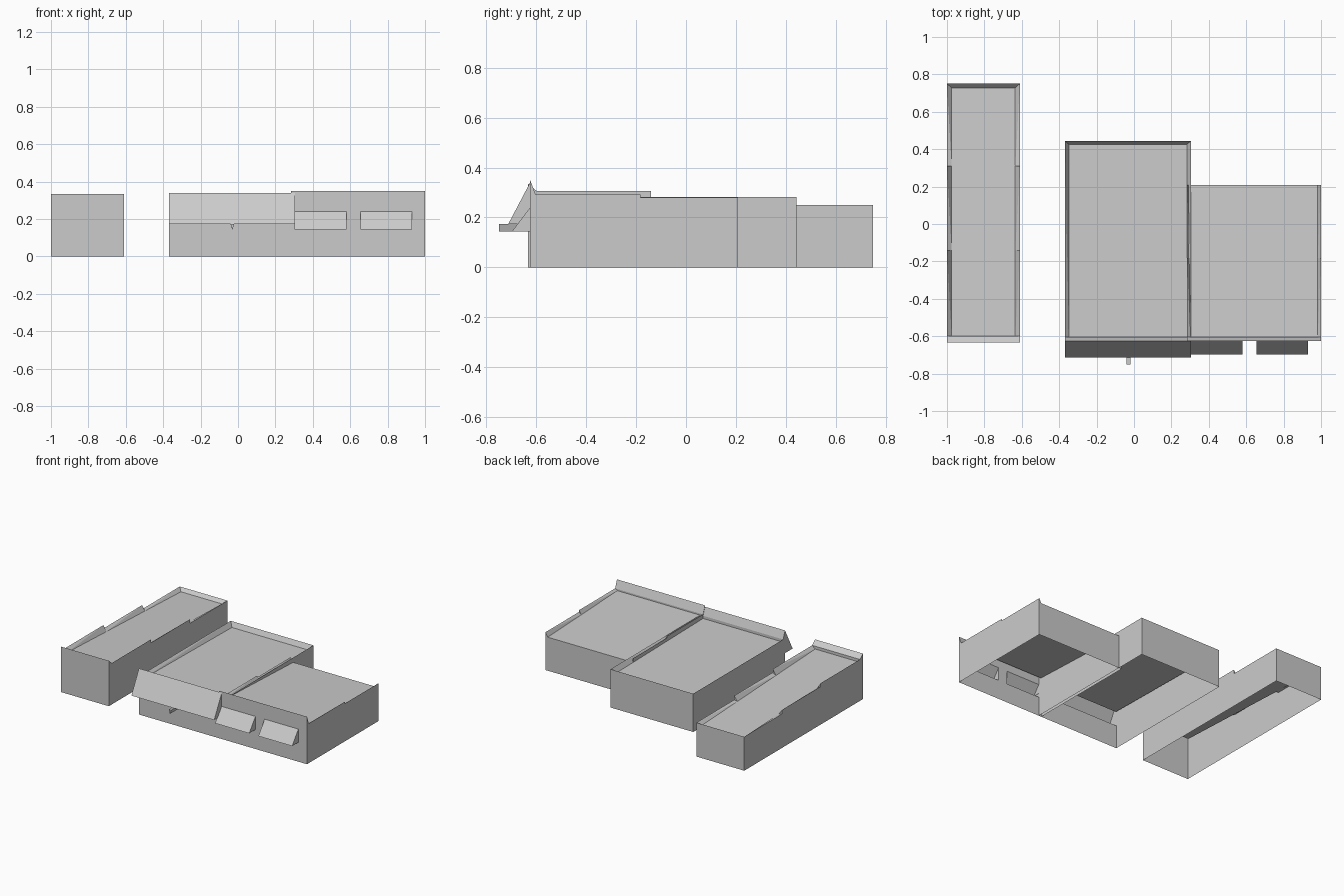
import bpy
import bmesh

if "Cube" in bpy.data.objects:
    bpy.data.objects.remove(bpy.data.objects["Cube"])

grey = bpy.data.materials.new("light grey")
grey.diffuse_color = (0.6, 0.6, 0.6, 1)
grey.use_nodes = True
grey.node_tree.nodes["Principled BSDF"].inputs["Base Color"].default_value = grey.diffuse_color


def make(name, faces, outward=True):
    """One flat-faced object from a list of corner loops."""
    bm = bmesh.new()
    for face in faces:
        loop = []
        for p in face:
            if p not in loop:
                loop.append(p)
        if len(loop) > 2:
            bm.faces.new([bm.verts.new(p) for p in loop])
    bmesh.ops.remove_doubles(bm, verts=bm.verts, dist=0.0001)
    if outward:
        bmesh.ops.recalc_face_normals(bm, faces=bm.faces)
        # Open-bottomed shells: the upward side must be the outside
        if "block" in name and sum(f.normal.z * f.calc_area() for f in bm.faces) < 0:
            bmesh.ops.reverse_faces(bm, faces=bm.faces)
    mesh = bpy.data.meshes.new(name)
    bm.to_mesh(mesh)
    bm.free()
    mesh.materials.append(grey)
    obj = bpy.data.objects.new(name, mesh)
    bpy.context.collection.objects.link(obj)
    return obj


def front_wall(name, y, rects):
    """Flat wall panels facing -y, each given as x0, x1, z0, z1."""
    make(name, [[(a, y, c), (b, y, c), (b, y, d), (a, y, d)]
                for a, b, c, d in rects], outward=False)


def building(name, x0, x1, y0, y1, front_z, front_in, back_in, side_in, roof_z, steps):
    """Open shell without front wall; steps are (end y, top z) of the side parapets."""
    yf, yb = y0 + front_in, y1 - back_in
    xl, xr = x0 + side_in, x1 - side_in

    def roof(y):
        t = (y - yf) / (yb - yf)
        return roof_z[0] + (roof_z[1] - roof_z[0]) * t

    # Front coping slope, its drop to the roof, and the roof
    sz, bz = steps[0][1], steps[-1][1]
    faces = [
        [(x0, y0, front_z), (x1, y0, front_z), (x1, yf, sz), (x0, yf, sz)],
        [(x0, yf, sz), (x1, yf, sz), (xr, yf, roof(yf)), (xl, yf, roof(yf))],
        [(xl, yf, roof(yf)), (xr, yf, roof(yf)), (xr, yb, roof(yb)), (xl, yb, roof(yb))],
    ]
    # Back wall, with flashing where there is a back parapet
    if back_in:
        faces.append([(x1, y1, 0), (x0, y1, 0), (x0, y1, bz), (x1, y1, bz)])
        faces.append([(xl, yb, roof(yb)), (xr, yb, roof(yb)), (x1, y1, bz), (x0, y1, bz)])
    else:
        faces.append([(x1, y1, 0), (x0, y1, 0), (x0, y1, bz), (xl, y1, roof(y1)),
                      (xr, y1, roof(y1)), (x1, y1, bz)])
    # Stepped side walls with flashing down to the roof
    for x, xi in ((x0, xl), (x1, xr)):
        top, ya, last = [(x, y0, front_z)], yf, None
        for end, z in steps:
            top += [(x, ya, z), (x, end, z)]
            yi = min(end, yb)
            a, b = (xi, ya, roof(ya)), (xi, yi, roof(yi))
            faces += [[(x, ya, z), a, (x, end, z)], [a, b, (x, end, z)]]
            if last is not None:
                faces.append([(x, ya, last), (x, ya, z), a])
            last, ya = z, end
        faces.append([(x, y0, 0), (x, y1, 0)] + top[::-1])
    return make(name, faces)


def prism(name, x0, x1, profile, open_back=False):
    """Extrude a y-z outline along x; the second edge may be left open."""
    a = [(x0, y, z) for y, z in profile]
    b = [(x1, y, z) for y, z in profile]
    n = len(profile)
    sides = [[a[i], b[i], b[(i + 1) % n], a[(i + 1) % n]]
             for i in range(n) if not (open_back and i == 1)]
    return make(name, [a[::-1], b] + sides)


WALL = -0.625          # front plane of the two joined blocks

# Three flat-roofed shop blocks
building("narrow_block", -1.0, -0.61, -0.633, 0.75, 0.335, 0.035, 0.022, 0.025,
         (0.284, 0.226), [(-0.14, 0.305), (0.31, 0.28), (0.75, 0.25)])
building("middle_block", -0.37, 0.305, WALL, 0.444, 0.34, 0.022, 0.018, 0.022,
         (0.262, 0.246), [(0.444, 0.282)])
building("right_block", 0.283, 1.0, WALL, 0.208, 0.35, 0.022, 0, 0.018,
         (0.280, 0.247), [(-0.183, 0.292), (0.208, 0.279)])

# Front walls, open behind the awnings
lo, hi = 0.143, 0.24
windows = ((0.302, 0.58), (0.655, 0.93))
front_wall("narrow_front", -0.633, [(-1.0, -0.61, 0, 0.335)])
front_wall("middle_front", WALL, [(-0.37, 0.283, 0, 0.173)])
front_wall("right_front", WALL, [
    (0.283, 1.0, 0, lo), (0.283, 1.0, hi, 0.35), (0.283, windows[0][0], lo, hi),
    (windows[0][1], windows[1][0], lo, hi), (windows[1][1], 1.0, lo, hi)])

# Wide sloping canopy over the middle block
prism("wide_awning", -0.37, 0.305,
      [(-0.713, 0.173), (WALL, 0.173), (WALL, 0.34)], True)

# Two small window awnings
for i, (xa, xb) in enumerate(windows):
    prism(f"window_awning_{i + 1}", xa, xb,
          [(-0.698, lo), (WALL, lo), (WALL, hi)], True)

# Small wedge bracket projecting under the canopy
tri = [(-0.04, 0.173), (-0.03, 0.143), (-0.02, 0.173)]
f = [(x, -0.75, z) for x, z in tri]
b = [(x, WALL, z) for x, z in tri]
make("bracket", [f, b[::-1]] + [[f[i], b[i], b[(i + 1) % 3], f[(i + 1) % 3]]
                                for i in range(3)])
